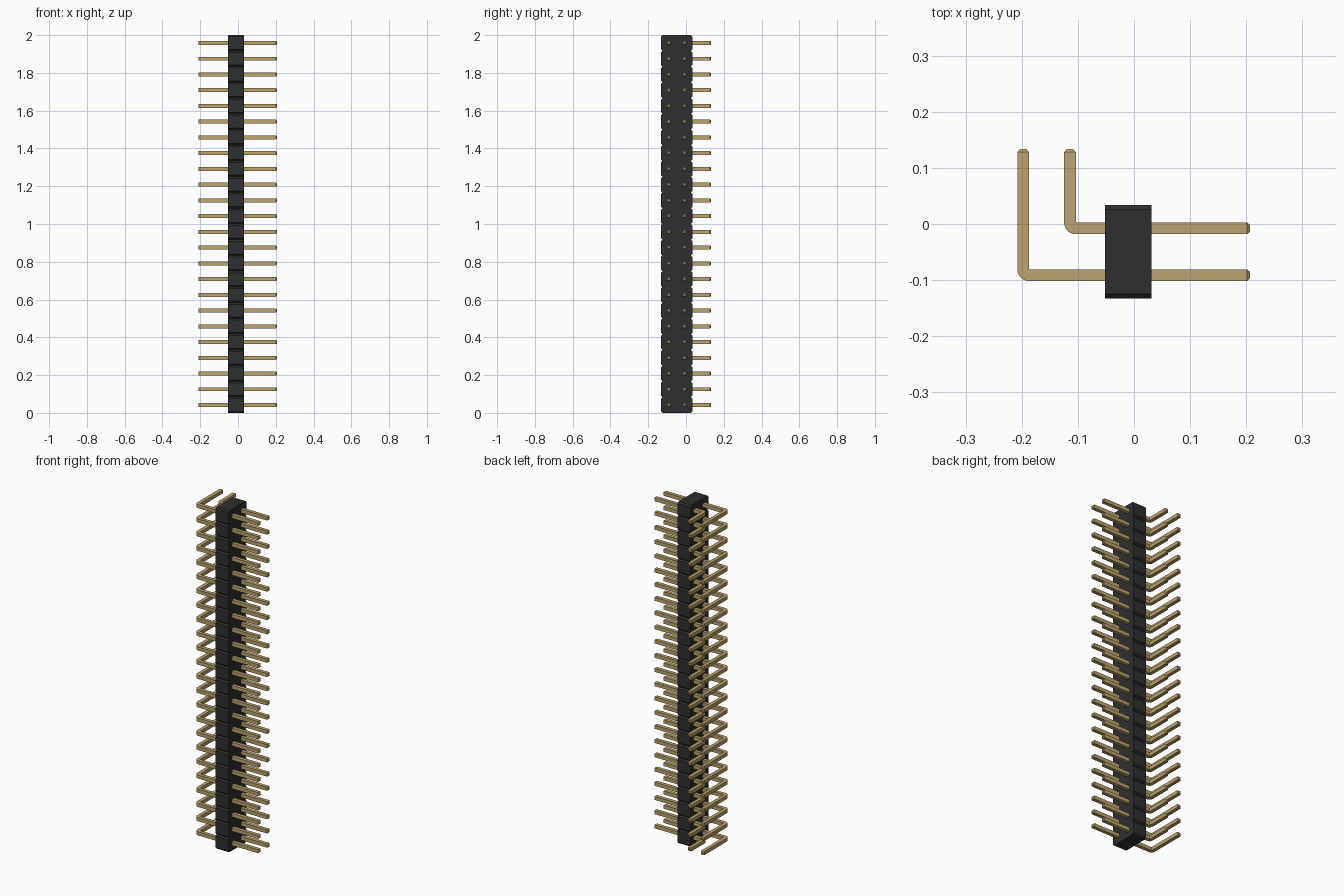
import bpy, bmesh, math
from mathutils import Vector

cube = bpy.data.objects.get("Cube")
if cube:
    bpy.data.objects.remove(cube, do_unlink=True)

ROWS = 24
PITCH = 2 / ROWS
BODY_Y = -0.0495          # middle of the housing
BODY_X = (-0.052, 0.0313)
CHAMFER = 0.0082
PIN = 0.0208              # pin thickness
TIP = 0.0055              # length of the tapered tip
END_X, END_Y = 0.207, 0.1335


def material(name, rgb):
    mat = bpy.data.materials.new(name)
    mat.use_nodes = True
    mat.diffuse_color = (*rgb, 1)
    mat.node_tree.nodes["Principled BSDF"].inputs["Base Color"].default_value = (*rgb, 1)
    return mat


black = material("black plastic", (0.028, 0.028, 0.029))
gold = material("gold metal", (0.50, 0.37, 0.16))


def prism(bm, points, offset):
    """Extrude a flat outline by an offset."""
    face = bm.faces.new([bm.verts.new(p) for p in points])
    new = bmesh.ops.extrude_face_region(bm, geom=[face])["geom"]
    bmesh.ops.translate(bm, vec=offset, verts=[v for v in new if isinstance(v, bmesh.types.BMVert)])
    bmesh.ops.recalc_face_normals(bm, faces=bm.faces)


def finish(bm, name, mat, smooth=False):
    """Turn the mesh into an object repeated up the column."""
    mesh = bpy.data.meshes.new(name)
    bm.to_mesh(mesh)
    bm.free()
    mesh.materials.append(mat)
    obj = bpy.data.objects.new(name, mesh)
    bpy.context.collection.objects.link(obj)
    if smooth:
        bpy.ops.object.select_all(action="DESELECT")
        obj.select_set(True)
        bpy.context.view_layer.objects.active = obj
        bpy.ops.object.shade_smooth_by_angle(angle=math.radians(30))
    arr = obj.modifiers.new("rows", "ARRAY")
    arr.count = ROWS
    arr.use_relative_offset = False
    arr.use_constant_offset = True
    arr.constant_offset_displace = (0, 0, PITCH)
    return obj


# Housing: one chamfered block per row
bm = bmesh.new()
w, h, c = PITCH, PITCH / 2, CHAMFER
outline = [(-w + c, -h), (w - c, -h), (w, -h + c), (w, h - c),
           (w - c, h), (-w + c, h), (-w, h - c), (-w, -h + c)]
prism(bm, [(BODY_X[0], BODY_Y + y, h + z) for y, z in outline],
      Vector((BODY_X[1] - BODY_X[0], 0, 0)))
finish(bm, "housing", black)


# Bent pins: square wire, sharp inside corner, rounded outside corner
def bent_pin(name, y, bend_x):
    r = PIN / 2
    corner = Vector((bend_x + r, y + r))
    tip_x, tip_y = END_X - TIP, END_Y - TIP
    pts = [(tip_x, y - r), (tip_x, y + r), tuple(corner),
           (bend_x + r, tip_y), (bend_x - r, tip_y)]
    for i in range(7):
        a = math.pi + i * math.pi / 12
        pts.append((corner.x + PIN * math.cos(a), corner.y + PIN * math.sin(a)))
    bm = bmesh.new()
    prism(bm, [(px, py, PITCH / 2 - r) for px, py in pts], Vector((0, 0, PIN)))
    # Tapered tips on both ends
    for axis in (Vector((1, 0, 0)), Vector((0, 1, 0))):
        end = max((f for f in bm.faces if f.normal.dot(axis) > 0.99),
                  key=lambda f: f.calc_center_median().dot(axis))
        new = bmesh.ops.extrude_face_region(bm, geom=[end])["geom"]
        bmesh.ops.delete(bm, geom=[end], context="FACES_ONLY")
        verts = [v for v in new if isinstance(v, bmesh.types.BMVert)]
        mid = sum((v.co for v in verts), Vector()) / len(verts)
        for v in verts:
            v.co = mid + (v.co - mid) * 0.55 + axis * TIP
    bmesh.ops.recalc_face_normals(bm, faces=bm.faces)
    return finish(bm, name, gold, smooth=True)


bent_pin("inner_pins", BODY_Y + PITCH / 2, -0.1142)
bent_pin("outer_pins", BODY_Y - PITCH / 2, -0.1142 - PITCH)
